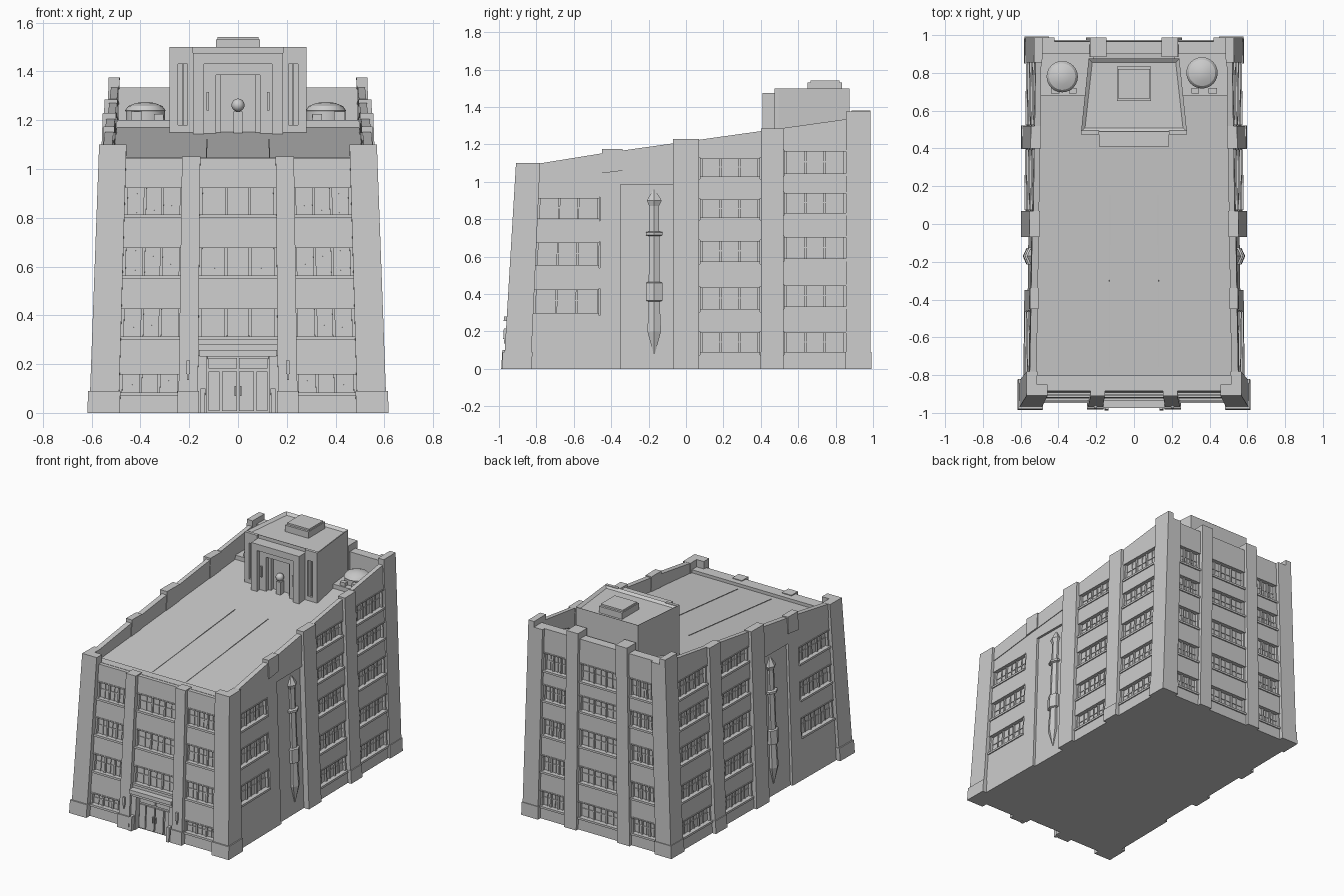
import bpy, bmesh, math
from mathutils import Matrix, Vector

if "Cube" in bpy.data.objects:
    bpy.data.objects.remove(bpy.data.objects["Cube"])

parts = {}


def part(name):
    return parts.setdefault(name, bmesh.new())


def warp(x, y, z):
    """Lean the walls inward and slope the front back."""
    k = min(1, max(0, (-0.45 - y) / 0.5))
    return Vector((x * (1 - 0.06 * z) * (1 - 0.02 * (y + 1)), y + 0.06 * z * k, z))


def at(h, y):
    return h(y) if callable(h) else h


def box(name, x0, x1, y0, y1, z0, z1, lean=True):
    """Box whose bottom / top heights may be functions of y."""
    bm = part(name)
    pts = [(x, y, at(h, y)) for h in (z0, z1) for x, y in ((x0, y0), (x1, y0), (x1, y1), (x0, y1))]
    v = [bm.verts.new(warp(*p) if lean else p) for p in pts]
    for f in ((3, 2, 1, 0), (4, 5, 6, 7), (0, 1, 5, 4), (1, 2, 6, 5), (2, 3, 7, 6), (3, 0, 4, 7)):
        bm.faces.new([v[i] for i in f])


def on_face(name, face, u0, u1, d0, d1, z0, z1):
    """Box on a facade: u runs along the wall, d is the outward offset."""
    if face == "F":
        box(name, u0, u1, -0.945 - d1, -0.945 - d0, z0, z1)
    elif face == "B":
        box(name, u0, u1, 0.965 + d0, 0.965 + d1, z0, z1)
    else:
        s = 1 if face == "R" else -1
        box(name, s * (0.588 + d0), s * (0.588 + d1), u0, u1, z0, z1)


def window(face, u0, u1, z0, z1):
    n = "windows"
    on_face("window_panes", face, u0 - 0.005, u1 + 0.005, -0.034, -0.026, z0, z1)
    on_face("window_sills", face, u0, u1, -0.03, 0.008, z0, z0 + 0.014)
    on_face("window_sills", face, u0, u1, -0.03, 0.004, z1 - 0.008, z1)
    on_face(n, face, u0, u0 + 0.012, -0.03, -0.006, z0, z1)
    on_face(n, face, u1 - 0.012, u1, -0.03, -0.006, z0, z1)
    w = (u1 - u0 - 0.024) / 3
    for i in range(3):
        a = u0 + 0.012 + i * w
        if i:
            on_face(n, face, a - 0.006, a + 0.006, -0.03, -0.014, z0, z1)
        on_face(n, face, a + w / 2 - 0.003, a + w / 2 + 0.003, -0.03, -0.02, z0, z1)
        zm = z0 + (z1 - z0) * 0.55
        on_face(n, face, a, a + w, -0.03, -0.021, zm - 0.003, zm + 0.003)


def bay(face, u0, u1, rows, top, start=0.0):
    """Spandrels stacked between recessed windows."""
    z = start
    for z0, z1 in rows:
        on_face("walls", face, u0, u1, -0.034, 0, z, z0)
        window(face, u0 + 0.005, u1 - 0.005, z0, z1)
        z = z1
    on_face("walls", face, u0, u1, -0.034, 0, z, top)


def roof(y):
    return 1.03 + 0.095 * (y + 0.8)


def parapet(y):
    return 1.11 + 0.14 * (y + 0.75)


def ledge(y):
    return 1.01 + 0.12 * (y + 0.75)


# Core block with sloping roof
box("core", -0.555, 0.555, -0.915, 0.935, 0, roof)

rows_front = [(0.30, 0.435), (0.55, 0.685), (0.80, 0.93)]
rows_side_front = [(0.285, 0.43), (0.54, 0.68), (0.79, 0.92)]
rows_mid = [(0.075, 0.20), (0.305, 0.44), (0.56, 0.69), (0.795, 0.91), (1.015, 1.13)]
rows_back = [(0.075, 0.20), (0.32, 0.45), (0.575, 0.71), (0.82, 0.945), (1.03, 1.17)]

# Front facade bays and back facade bays
for s in (-1, 1):
    a, b = sorted((s * 0.235, s * 0.495))
    bay("F", a, b, [(0.07, 0.165)] + rows_front, 1.045)
    a, b = sorted((s * 0.26, s * 0.48))
    bay("B", a, b, rows_back, 1.335)
bay("F", -0.17, 0.17, rows_front, 1.045, 0.235)
bay("B", -0.17, 0.17, rows_back, 1.335)
box("front_parapet", -0.556, 0.556, -0.917, -0.85, 0.99, 1.047)
box("back_parapet", -0.55, 0.55, 0.90, 0.937, 1.1, 1.335)

# Front, back pilasters and wall lamps
for s in (-1, 1):
    a, b = sorted((s * 0.165, s * 0.245))
    on_face("pilasters", "F", a, b, -0.05, 0.028, 0, 1.052)
    on_face("pilaster_bases", "F", a - 0.004, b + 0.004, -0.03, 0.036, 0, 0.09)
    a, b = sorted((s * 0.165, s * 0.265))
    on_face("pilasters", "B", a, b, -0.08, 0.022, 0, 1.38)
    on_face("wall_lamps", "F", s * 0.207 - 0.008, s * 0.207 + 0.008, 0.02, 0.042, 0.16, 0.215)
    on_face("wall_lamps", "F", s * 0.207 - 0.004, s * 0.207 + 0.004, 0.02, 0.036, 0.135, 0.16)

# Side facades
finial = [(0.08, 0.004), (0.2, 0.042), (0.36, 0.034), (0.365, 0.05), (0.46, 0.05), (0.465, 0.034),
          (0.71, 0.032), (0.715, 0.052), (0.73, 0.052), (0.735, 0.03), (0.87, 0.03), (0.90, 0.046), (0.96, 0.004)]
for face, s in (("R", 1), ("L", -1)):
    bay(face, -0.835, -0.46, rows_side_front, parapet)
    bay(face, 0.07, 0.40, rows_mid, parapet)
    bay(face, 0.52, 0.86, rows_back, parapet)
    on_face("walls", face, -0.46, -0.35, -0.034, 0, 0, parapet)
    on_face("walls", face, -0.35, -0.07, -0.034, -0.018, 0, 0.985)
    on_face("walls", face, -0.35, -0.07, -0.034, 0, 0.985, parapet)
    for a, b in ((-0.83, -0.45), (-0.34, -0.07)):
        on_face("parapet_bands", face, a, b, -0.01, 0.005, ledge, parapet)
    on_face("pilasters", face, -0.45, -0.34, -0.038, 0.012, ledge, 1.175)
    on_face("pilasters", face, -0.07, 0.07, -0.038, 0.022, 0, 1.23)
    on_face("pilasters", face, 0.40, 0.52, -0.038, 0.022, 0, 1.285)
    on_face("pilaster_bases", face, 0.398, 0.522, -0.03, 0.028, 0, 0.09)
    # Tall faceted ornament in the recessed panel
    bm = part("side_ornaments")
    rings = []
    for z, r in finial:
        rings.append([bm.verts.new(warp(s * 0.572 + r * 0.8 * math.cos(i * math.pi / 3), -0.17 + r * math.sin(i * math.pi / 3), z))
                      for i in range(6)])
    for lo, hi in zip(rings, rings[1:]):
        for i in range(6):
            bm.faces.new((lo[i], lo[(i + 1) % 6], hi[(i + 1) % 6], hi[i]))
    bm.faces.new(rings[0])
    bm.faces.new(rings[-1])
    # L-shaped corner piers and plinths
    box("corner_piers", s * 0.49, s * 0.61, -0.975, -0.91, 0, 1.1)
    box("corner_piers", s * 0.55, s * 0.61, -0.91, -0.83, 0, 1.1)
    box("corner_piers", s * 0.475, s * 0.6, 0.93, 0.987, 0, 1.335)
    box("corner_piers", s * 0.55, s * 0.6, 0.855, 0.987, 0, 1.375)
    box("corner_plinths", s * 0.485, s * 0.618, -0.985, -0.825, 0, 0.09)
    box("corner_plinths", s * 0.47, s * 0.605, 0.85, 0.992, 0, 0.09)

# Entrance: frame, leaves, canopy, railing posts
on_face("entrance_canopy", "F", -0.165, 0.165, -0.03, 0.045, 0.255, 0.28)
on_face("entrance_canopy", "F", -0.16, 0.16, -0.03, 0.025, 0.232, 0.257)
for s in (-1, 1):
    def pair(name, a, b, *r):
        on_face(name, "F", min(s * a, s * b), max(s * a, s * b), *r)
    pair("entrance_frame", 0.128, 0.166, -0.04, 0.012, 0, 0.235)
    pair("door_leaves", 0.004, 0.066, -0.036, -0.018, 0.008, 0.17)
    pair("door_leaves", 0.076, 0.122, -0.036, -0.022, 0.008, 0.17)
    pair("door_leaves", 0.004, 0.122, -0.036, -0.022, 0.182, 0.226)
    pair("door_handles", 0.008, 0.014, -0.02, -0.008, 0.07, 0.11)
    pair("entrance_posts", 0.135, 0.155, 0.0, 0.043, 0, 0.10)

# Roof seams
for s in (-1, 1):
    box("roof_seams", s * 0.137, s * 0.142, -0.8, 0.15, roof, lambda y: roof(y) + 0.003)

# Penthouse with sunken roof
bm = part("penthouse")
quad = [(-0.28, 0.49), (0.28, 0.49), (0.24, 0.875), (-0.24, 0.875)]
low = [bm.verts.new((x, y, 1.08)) for x, y in quad]
high = [bm.verts.new((x, y, 1.5)) for x, y in quad]
for i in range(4):
    j = (i + 1) % 4
    bm.faces.new((low[i], low[j], high[j], high[i]))
bm.faces.new(low[::-1])
top = bm.faces.new(high)
bm.normal_update()
bmesh.ops.inset_individual(bm, faces=[top], thickness=0.028)
bmesh.ops.translate(bm, verts=top.verts, vec=(0, 0, -0.015))
box("penthouse_hatch", -0.09, 0.09, 0.65, 0.835, 1.47, 1.53, False)
box("penthouse_hatch", -0.085, 0.085, 0.665, 0.82, 1.53, 1.542, False)
box("penthouse_portal", -0.185, 0.185, 0.41, 0.5, 1.43, 1.475, False)
box("penthouse_portal", -0.14, 0.14, 0.44, 0.5, 1.385, 1.43, False)
for s in (-1, 1):
    box("penthouse_portal", s * 0.14, s * 0.185, 0.41, 0.5, 1.1, 1.43, False)
    box("penthouse_portal", s * 0.09, s * 0.14, 0.44, 0.5, 1.1, 1.385, False)
    box("penthouse_portal", s * 0.07, s * 0.09, 0.465, 0.5, 1.1, 1.385, False)
    box("portal_lights", s * 0.118, s * 0.13, 0.43, 0.45, 1.24, 1.315, False)
    # Slot window surrounds
    for a, b, z0, z1 in ((0.185, 0.207, 1.1, 1.5), (0.245, 0.28, 1.1, 1.5), (0.2, 0.25, 1.1, 1.18), (0.2, 0.25, 1.43, 1.5)):
        box("slot_surrounds", s * a, s * b, 0.474, 0.495, z0, z1, False)
    box("slot_surrounds", s * 0.222, s * 0.23, 0.482, 0.495, 1.18, 1.43, False)
    # Rear terraces with small vents
    box("rear_terraces", s * 0.24, s * 0.556, 0.68, 0.94, 1.08, 1.2)
    box("roof_vents", s * 0.34, s * 0.385, 0.69, 0.72, 1.19, 1.225)
    box("roof_vents", s * 0.44, s * 0.49, 0.69, 0.72, 1.19, 1.235)

# Round ornament on a post inside the portal
box("portal_post", -0.018, 0.018, 0.445, 0.481, 1.12, 1.235, False)
bmesh.ops.create_uvsphere(part("portal_globe"), u_segments=12, v_segments=8, radius=0.027,
                          matrix=Matrix.Translation((0, 0.462, 1.262)))

# Domed round tanks on the terraces
for x, y in ((-0.38, 0.78), (0.36, 0.80)):
    bm = part("roof_tanks")
    prev = None
    for r, z in ((0.08, 1.18), (0.08, 1.235), (0.083, 1.24), (0.07, 1.258), (0.04, 1.27), (0.012, 1.275)):
        ring = [bm.verts.new((x + r * math.cos(i * math.pi / 12), y + r * math.sin(i * math.pi / 12), z)) for i in range(24)]
        if prev:
            for i in range(24):
                bm.faces.new((prev[i], prev[(i + 1) % 24], ring[(i + 1) % 24], ring[i]))
        else:
            bm.faces.new(ring)
        prev = ring
    bm.faces.new(prev)

# Turn every collected part into an object
for name, bm in parts.items():
    bmesh.ops.recalc_face_normals(bm, faces=bm.faces)
    me = bpy.data.meshes.new(name)
    bm.to_mesh(me)
    bm.free()
    ob = bpy.data.objects.new(name, me)
    bpy.context.collection.objects.link(ob)
    if name in ("roof_tanks", "portal_globe"):
        bpy.ops.object.select_all(action="DESELECT")
        ob.select_set(True)
        bpy.context.view_layer.objects.active = ob
        bpy.ops.object.shade_smooth_by_angle()
